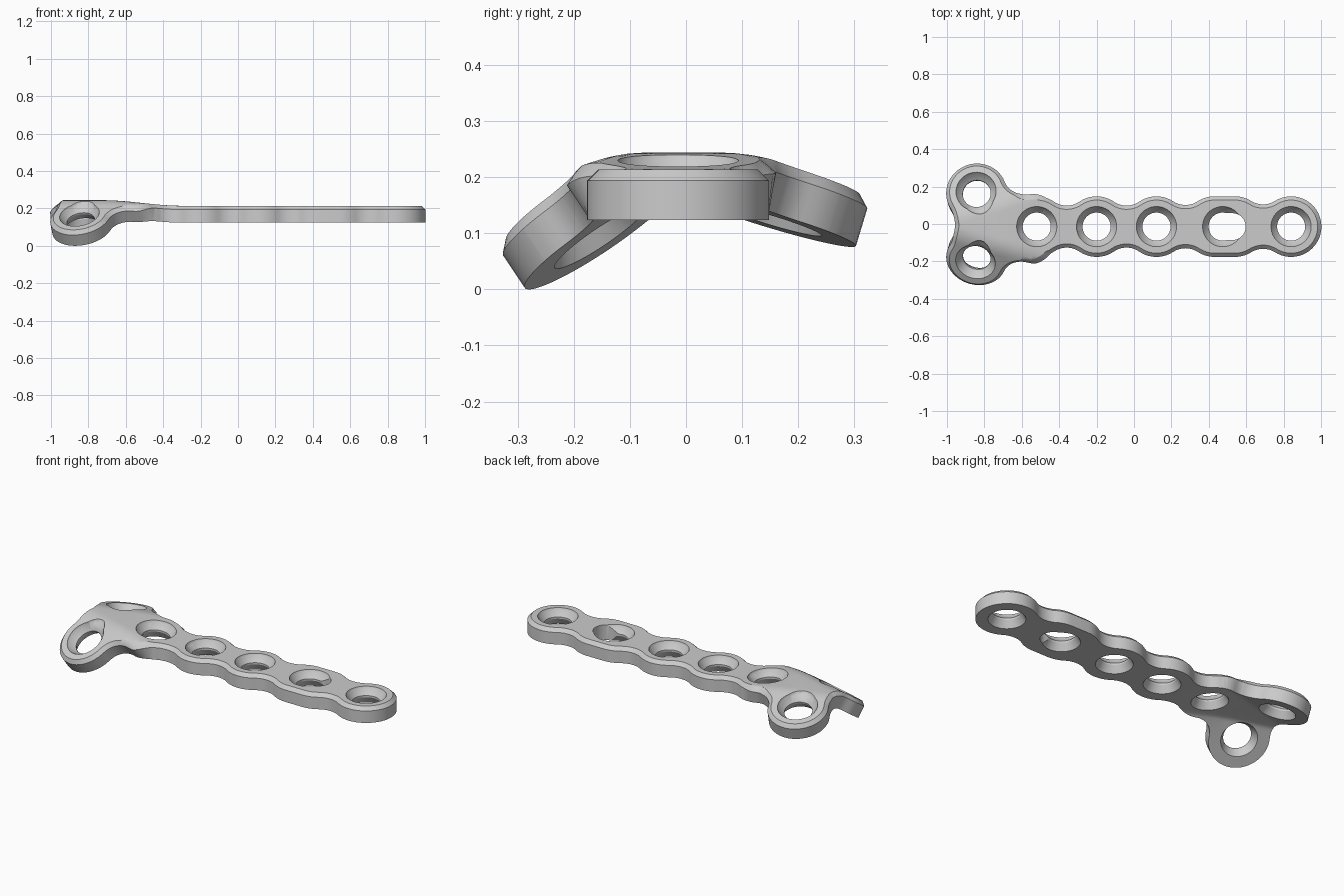
import bpy, bmesh
from math import sin, cos, pi, atan2, radians, ceil
from mathutils import Vector

if "Cube" in bpy.data.objects:
    bpy.data.objects.remove(bpy.data.objects["Cube"])

LOBE_R = 0.162       # outer radius of every lobe
THICK = 0.09         # plate thickness
CHAMFER = 0.02
BASE_Z = 0.115       # underside height of the straight shaft
YC = -0.014          # shaft centre line

# Lobe centres counter-clockwise; the number is the fillet radius to the next lobe (None = straight)
upper = [(0.84, .12), (0.54, None), (0.43, .12), (0.12, .12), (-0.20, .12), (-0.52, .11)]
lobes = [(Vector((x, YC)), r) for x, r in upper]
lobes += [(Vector((-0.838, 0.152)), .15), (Vector((-0.838, -0.170)), .11)]
lobes += [(Vector((x, YC)), r) for x, r in
          [(-0.52, .12), (-0.20, .12), (0.12, .12), (0.43, None), (0.54, .12)]]


def ang(v):
    return atan2(v.y, v.x)


def arc(c, r, a0, a1):
    n = max(2, ceil(abs(a1 - a0) / (pi / 26)))
    return [(c.x + r * cos(a0 + (a1 - a0) * i / n),
             c.y + r * sin(a0 + (a1 - a0) * i / n)) for i in range(n + 1)]


def outline(inset):
    """Chain of lobes joined by tangent concave fillets."""
    n = len(lobes)
    links = []           # fillet centre, exit angle, entry angle, fillet radius
    for i in range(n):
        a, r = lobes[i]
        b = lobes[(i + 1) % n][0]
        d = (b - a).normalized()
        right = Vector((d.y, -d.x))
        if r is None:
            links.append((None, ang(right), ang(right), 0))
            continue
        half = (b - a).length / 2
        c = (a + b) / 2 + right * ((LOBE_R + r) ** 2 - half ** 2) ** 0.5
        links.append((c, ang(c - a), ang(c - b), r))
    pts = []
    for i in range(n):
        start, end = links[i - 1][2], links[i][1]
        if end < start - 1e-6:
            end += 2 * pi
        pts += arc(lobes[i][0], LOBE_R - inset, start, end)[:] if end - start > 1e-4 else []
        c, out_a, in_a, r = links[i]
        if c is not None:
            s, e = out_a + pi, in_a + pi
            while e > s:
                e -= 2 * pi
            pts += arc(c, r + inset, s, e)[1:-1]
    return pts


def make_object(name, bm):
    bmesh.ops.recalc_face_normals(bm, faces=bm.faces)
    me = bpy.data.meshes.new(name)
    bm.to_mesh(me)
    bm.free()
    ob = bpy.data.objects.new(name, me)
    bpy.context.collection.objects.link(ob)
    return ob


def loft(name, rings):
    """Solid from stacked rings of equal point count."""
    bm = bmesh.new()
    vr = [[bm.verts.new(p) for p in ring] for ring in rings]
    n = len(vr[0])
    for lo, hi in zip(vr, vr[1:]):
        for i in range(n):
            j = (i + 1) % n
            bm.faces.new((lo[i], lo[j], hi[j], hi[i]))
    bm.faces.new(vr[0][::-1])
    bm.faces.new(vr[-1])
    return make_object(name, bm)


# Flat plate blank with chamfered top edge
plate = loft("bone_plate", [[(x, y, z) for x, y in outline(ins)] for z, ins in
                            [(0, 0), (THICK - CHAMFER, 0), (THICK, CHAMFER)]])

# Screw hole cutters: countersunk on top, relieved underneath
SINK = [(-0.02, .109), (0.04, .075), (0.05, .075), (0.08, .104), (0.12, .118)]
SLOT = [(-0.02, .072), (0.12, .072)]


def hole(x, y, profile, stretch=0.0):
    ring = []
    for z, r in profile:
        ring.append([(x + r * cos(2 * pi * (k + .5) / 56) + (stretch if cos(2 * pi * (k + .5) / 56) > 0 else -stretch),
                      y + r * sin(2 * pi * (k + .5) / 56), z) for k in range(56)])
    cutter = loft("hole_cutter", ring)
    cutter.hide_render = True
    mod = plate.modifiers.new("hole", 'BOOLEAN')
    mod.operation = 'DIFFERENCE'
    mod.solver = 'EXACT'
    mod.object = cutter
    bpy.context.view_layer.objects.active = plate
    bpy.ops.object.modifier_apply(modifier=mod.name)
    bpy.data.objects.remove(cutter)


for hx in (-0.52, -0.20, 0.12, 0.84):
    hole(hx, YC, SINK)
for hy in (0.152, -0.170):
    hole(-0.838, hy, SINK)
hole(0.474, YC, SINK)                    # compression slot: sink at one end
hole(0.498, YC, SLOT, stretch=0.027)     # and straight elongated opening

# Fold lines of the two head lobes: point, outward direction, angle
FOLD_L = 0.04
folds = [(Vector((-0.6, -0.11)), Vector((-0.285, -0.958)).normalized(), radians(35)),
         (Vector((-0.6, 0.10)), Vector((-0.285, 0.958)).normalized(), radians(17.5))]

bm = bmesh.new()
bm.from_mesh(plate.data)
bmesh.ops.triangulate(bm, faces=bm.faces)


def slice_mesh(co, no):
    bmesh.ops.bisect_plane(bm, geom=bm.verts[:] + bm.edges[:] + bm.faces[:],
                           dist=1e-5, plane_co=co, plane_no=no)


for i in range(8):
    slice_mesh((-0.30 - 0.06 * i, 0, 0), (1, 0, 0))
for p, n, _ in folds:
    for i in range(6):
        q = p + n * FOLD_L * i / 5
        slice_mesh((q.x, q.y, 0), (n.x, n.y, 0))


def rise(x):
    t = min(1, max(0, (-0.30 - x) / 0.42))
    return 0.03 * t * t * (3 - 2 * t)


# Bend the head lobes down and lift the head end
for v in bm.verts:
    flat = Vector((v.co.x, v.co.y))
    h, lift = v.co.z, rise(v.co.x)
    for p, n, theta in folds:
        d = (flat - p).dot(n)
        if d > 0:
            phi = theta * min(d, FOLD_L) / FOLD_L
            rad, rest = FOLD_L / theta, max(0, d - FOLD_L)
            nd = rad * sin(phi) + rest * cos(theta) + h * sin(phi)
            v.co.z = h * cos(phi) - rad * (1 - cos(phi)) - rest * sin(theta)
            v.co.x += n.x * (nd - d)
            v.co.y += n.y * (nd - d)
            break
    v.co.z += BASE_Z + lift
low = min(v.co.z for v in bm.verts)
for v in bm.verts:
    v.co.z -= low
bmesh.ops.recalc_face_normals(bm, faces=bm.faces)
bm.to_mesh(plate.data)
bm.free()

bpy.ops.object.select_all(action='DESELECT')
plate.select_set(True)
bpy.context.view_layer.objects.active = plate
bpy.ops.object.shade_smooth_by_angle(angle=radians(28))
